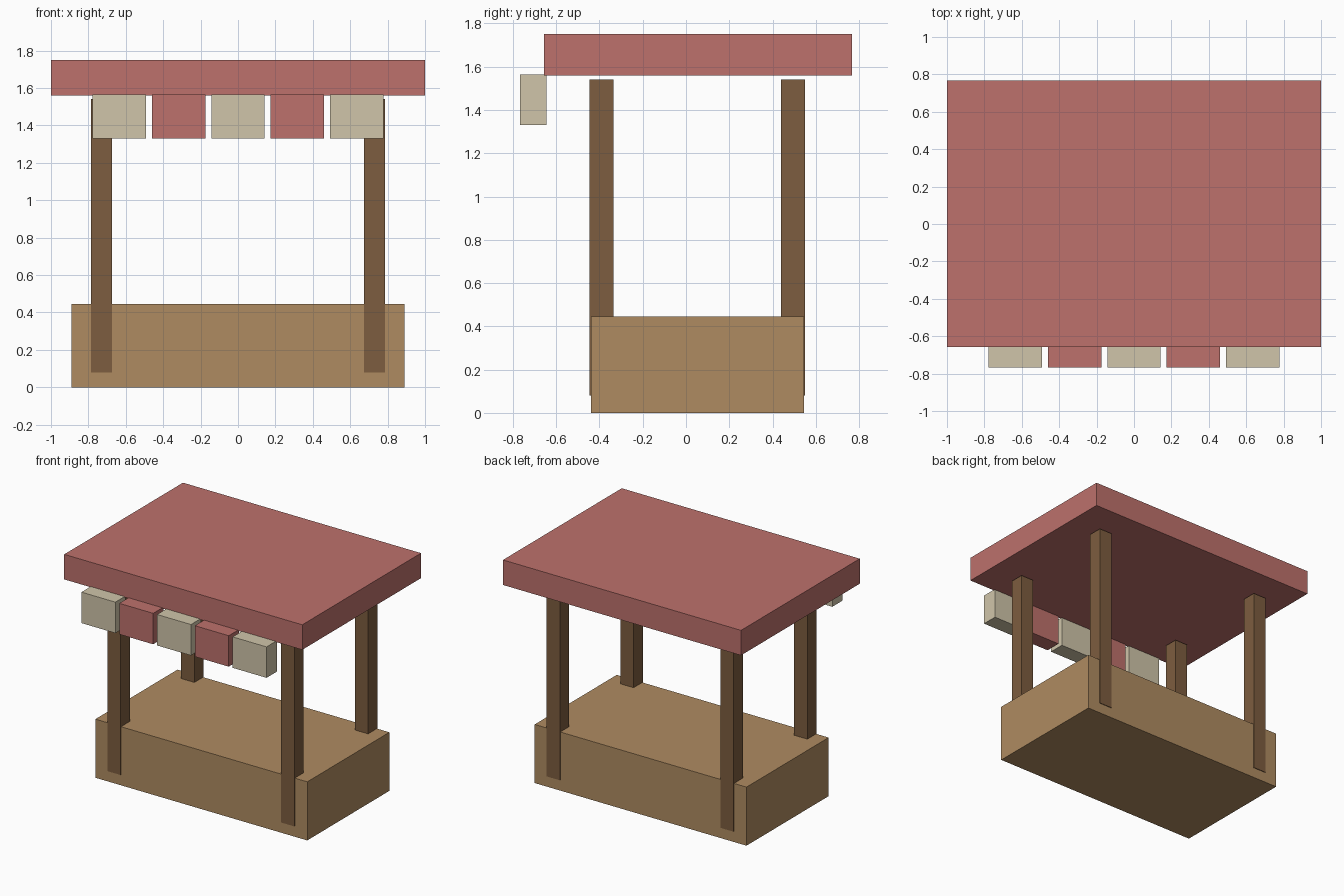
import bpy

if "Cube" in bpy.data.objects:
    bpy.data.objects.remove(bpy.data.objects["Cube"])


def material(name, rgb):
    m = bpy.data.materials.new(name)
    m.diffuse_color = (*rgb, 1)
    m.use_nodes = True
    m.node_tree.nodes["Principled BSDF"].inputs["Base Color"].default_value = m.diffuse_color
    return m


RED = material("red_canvas", (0.51, 0.165, 0.15))
CREAM = material("cream_canvas", (0.63, 0.56, 0.40))
WOOD = material("light_wood", (0.43, 0.26, 0.12))
DARK = material("dark_wood", (0.205, 0.11, 0.05))


def box(name, x, y, z, mat):
    """Box from (min, max) ranges on each axis."""
    ranges = (x, y, z)
    bpy.ops.mesh.primitive_cube_add(size=1, location=[(a + b) / 2 for a, b in ranges])
    ob = bpy.context.object
    ob.name = name
    ob.scale = [b - a for a, b in ranges]
    bpy.ops.object.transform_apply(location=False, rotation=False, scale=True)
    ob.data.materials.append(mat)
    return ob


# Solid counter base and roof slab
box("counter", (-0.89, 0.89), (-0.44, 0.545), (0, 0.445), WOOD)
box("roof", (-1, 1), (-0.657, 0.768), (1.56, 1.75), RED)

# Four corner posts, slightly proud of the counter front and back
for row, y in (("front", (-0.445, -0.335)), ("back", (0.44, 0.55))):
    for side, cx in (("left", -0.73), ("right", 0.73)):
        box(f"{row}_{side}_post", (cx - 0.055, cx + 0.055), y, (0.08, 1.54), DARK)

# Alternating valance flaps along the front of the roof
for i in range(5):
    cx = (i - 2) * 0.3175
    box(f"valance_flap_{i + 1}", (cx - 0.1425, cx + 0.1425), (-0.768, -0.645),
        (1.33, 1.565), RED if i % 2 else CREAM)
